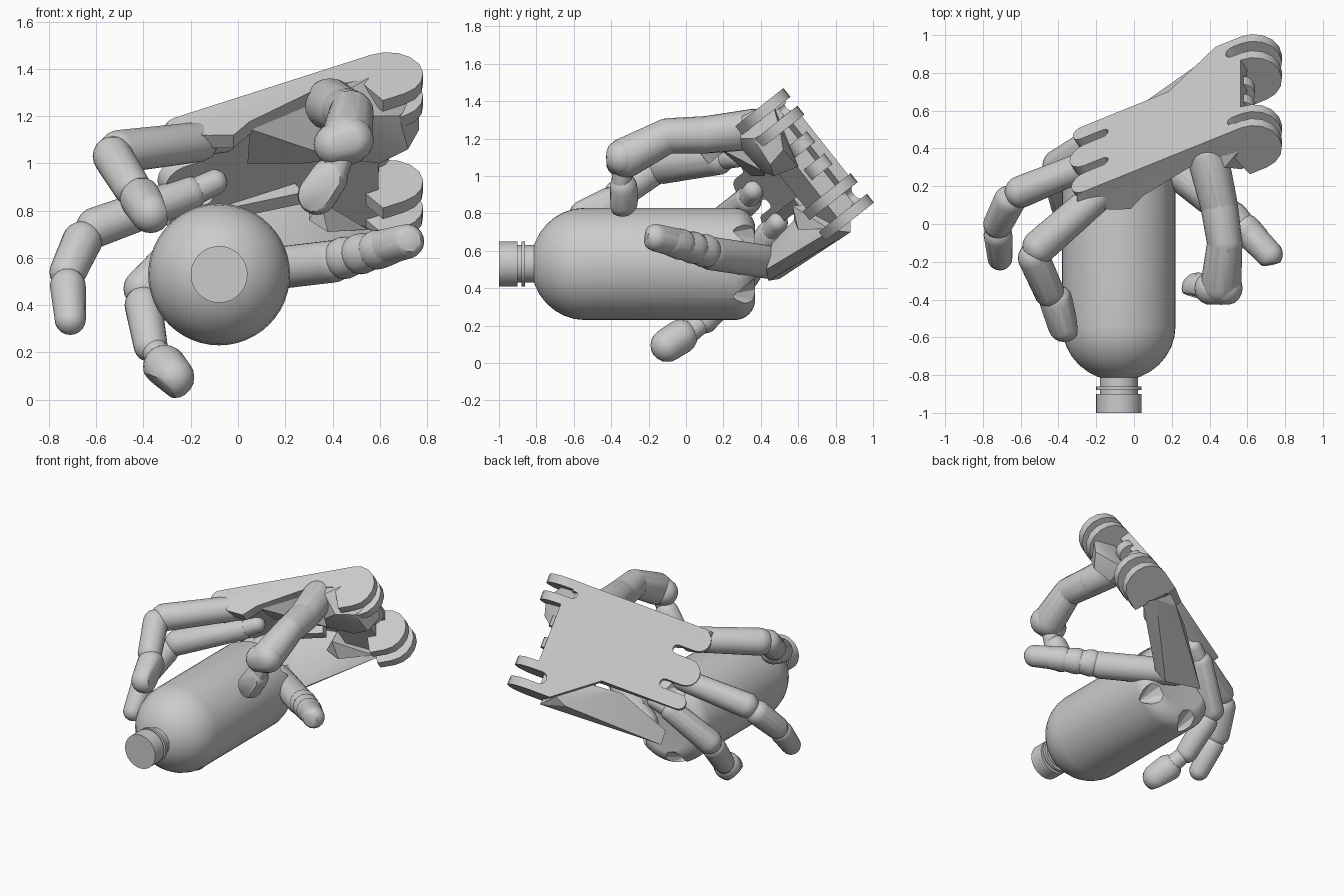
import bpy, bmesh, math
from mathutils import Vector, Matrix

if "Cube" in bpy.data.objects:
    bpy.data.objects.remove(bpy.data.objects["Cube"])

grey = bpy.data.materials.new("light_grey")
grey.use_nodes = True
grey.diffuse_color = (0.6, 0.6, 0.6, 1)
grey.node_tree.nodes["Principled BSDF"].inputs["Base Color"].default_value = (0.6, 0.6, 0.6, 1)
made = []

# Palm frame: first axis to the wrist, second across the hand, third out of its back
ALONG = Vector((0.89, 0.36, 0.285)).normalized()
ACROSS = Vector((0, 0.62, -0.785)).normalized()
BACK = ALONG.cross(ACROSS).normalized()
PALM = Matrix((ALONG, ACROSS, BACK)).transposed()


def finish(name, bm):
    bmesh.ops.recalc_face_normals(bm, faces=bm.faces[:])
    mesh = bpy.data.meshes.new(name)
    bm.to_mesh(mesh)
    bm.free()
    mesh.materials.append(grey)
    ob = bpy.data.objects.new(name, mesh)
    bpy.context.collection.objects.link(ob)
    made.append(ob)
    return ob


def hull(name, points):
    """Convex solid around some points."""
    bm = bmesh.new()
    for p in points:
        bm.verts.new(p)
    res = bmesh.ops.convex_hull(bm, input=bm.verts[:])
    junk = {g for g in res["geom_interior"] + res["geom_unused"] if isinstance(g, bmesh.types.BMVert)}
    bmesh.ops.delete(bm, geom=list(junk), context="VERTS")
    bmesh.ops.dissolve_limit(bm, angle_limit=0.02, verts=bm.verts[:], edges=bm.edges[:])
    return finish(name, bm)


def ball(c, r, segs=20, rings=10):
    return [Vector(c) + r * Vector((math.sin(math.pi * j / rings) * math.cos(math.tau * i / segs),
                                    math.sin(math.pi * j / rings) * math.sin(math.tau * i / segs),
                                    math.cos(math.pi * j / rings)))
            for j in range(rings + 1) for i in range(segs)]


def link(name, a, ra, b, rb, flat=None, cut=0.0):
    """Tapered rounded finger bone, optionally shaved flat on one side."""
    pts = ball(a, ra) + ball(b, rb)
    if flat:
        n = Vector(flat).normalized()
        mid = (Vector(a) + Vector(b)) / 2
        pts = [p - n * max(0, (p - mid).dot(n) - cut) for p in pts]
    return hull(name, pts)


def digit(name, joints):
    """Chain of bones through (point, radius) joints."""
    for i, ((a, ra), (b, rb)) in enumerate(zip(joints, joints[1:])):
        link(f"{name}_bone_{i + 1}", a, ra, b, rb)


def slab(name, outline, axis, lo, hi):
    """Outline extruded along one palm axis (1 = across, 2 = out of the back)."""
    bm = bmesh.new()

    def place(p, k):
        v = (p[0], k, p[1]) if axis == 1 else (p[0], p[1], k)
        return PALM @ Vector(v)
    face = bm.faces.new([bm.verts.new(place(p, lo)) for p in outline])
    push = PALM @ Vector((0, hi - lo, 0) if axis == 1 else (0, 0, hi - lo))
    res = bmesh.ops.extrude_face_region(bm, geom=[face])
    bmesh.ops.translate(bm, vec=push, verts=[g for g in res["geom"] if isinstance(g, bmesh.types.BMVert)])
    return finish(name, bm)


def half_round(s, t0, t1, side, n=8):
    """Half circle between t0 and t1, bulging toward side along the palm."""
    c, r = (t0 + t1) / 2, (t1 - t0) / 2
    return [(s + side * abs(r) * math.sin(math.pi * i / n), c - r * math.cos(math.pi * i / n))
            for i in range(n + 1)]


# Bottle turned around its own axis
def lathe(name, profile, segs=48):
    bm = bmesh.new()
    vs = [bm.verts.new((r, y, 0)) for r, y in profile]
    es = [bm.edges.new(e) for e in zip(vs, vs[1:])]
    bmesh.ops.spin(bm, geom=vs + es, axis=(0, 1, 0), cent=(0, 0, 0), steps=segs, angle=math.tau)
    bmesh.ops.remove_doubles(bm, verts=bm.verts[:], dist=1e-4)
    bmesh.ops.translate(bm, vec=(-0.08, 0, 0.53), verts=bm.verts[:])
    return finish(name, bm)


quarter = [math.pi / 2 * i / 8 for i in range(9)]
dome = [(0.3 * math.sin(a), -0.54 - 0.29 * math.cos(a)) for a in quarter]
heel = [(0.19 + 0.11 * math.cos(a), 0.26 + 0.11 * math.sin(a)) for a in quarter]
bottle = lathe("bottle_body", dome + heel + [(0, 0.33)])
lathe("bottle_neck", [(0, -0.92), (0.1, -0.92), (0.1, -0.78), (0, -0.78)])
lathe("bottle_collar", [(0, -0.88), (0.12, -0.88), (0.12, -0.86), (0, -0.86)])
lathe("bottle_cap", [(0, -1), (0.12, -1), (0.12, -0.9), (0, -0.9)])

# Five notches in the bottle base
bm = bmesh.new()
for k in range(5):
    a = math.tau * (k + 0.5) / 5
    spot = Vector((-0.08 + 0.28 * math.cos(a), 0.32, 0.53 + 0.28 * math.sin(a)))
    bmesh.ops.create_cone(bm, cap_ends=True, segments=10, radius1=0.12, radius2=0.0, depth=0.2,
                          matrix=Matrix.Translation(spot) @ Matrix.Rotation(math.pi / 2, 4, "X"))
cutter = finish("base_cutter", bm)
made.remove(cutter)
cutter.hide_render = True
mod = bottle.modifiers.new("notches", "BOOLEAN")
mod.operation, mod.object = "DIFFERENCE", cutter
bpy.context.view_layer.objects.active = bottle
bpy.ops.object.modifier_apply(modifier=mod.name)
bpy.data.objects.remove(cutter)

# Back of the hand: three rounded lobes with slots between them, flared and slotted at the wrist
outline = [(1.1, -0.83)]
outline += half_round(0.17, -0.83, -0.67, -1) + half_round(0.28, -0.67, -0.61, 1)
outline += half_round(0.17, -0.61, -0.43, -1) + half_round(0.28, -0.43, -0.37, 1)
outline += half_round(0.15, -0.37, -0.27, -1)
outline += [(0.67, -0.27), (0.95, -0.05), (1.1, -0.05), (1.1, -0.11)]
outline += half_round(1.05, -0.11, -0.19, -1) + [(1.1, -0.19), (1.1, -0.71)]
outline += half_round(1.05, -0.71, -0.77, -1) + [(1.1, -0.77)]
slab("hand_back", outline, 2, 0.83, 0.9)

# Side walls of the palm
slab("near_side_wall", half_round(0.16, 0.9, 0.78, -1) +
     [(0.23, 0.73), (0.33, 0.68), (0.43, 0.73), (0.8, 0.8), (1.06, 0.75), (1.06, 0.9)], 1, -0.83, -0.76)
slab("far_side_wall", [(0.3, 0.9), (0.3, 0.82), (0.7, 0.76), (0.7, 0.9)], 1, -0.33, -0.27)
slab("wrist_body", [(0.82, -0.8), (0.82, -0.2), (0.95, -0.06), (1.04, -0.06), (1.04, -0.8)], 2, 0.72, 0.85)

# Wrist lugs with rounded ends
for i, t in enumerate((-0.83, -0.71, -0.25, -0.11)):
    slab(f"wrist_lug_{i + 1}", half_round(1.1, 0.9, 0.6, 1) + [(1.0, 0.6), (0.95, 0.9)], 1, t, t + 0.06)
for i, t in enumerate((-0.57, -0.42)):
    slab(f"wrist_tab_{i + 1}", half_round(1.06, 0.88, 0.74, 1) + [(0.95, 0.74), (0.95, 0.88)], 1, t, t + 0.07)

# Undercut side of the palm, thumb mount and lower palm block
hull("palm_side", [(0.05, 0.18, 1.145), (0.35, 0.38, 1.31), (0.04, 0.35, 1.0), (0.28, 0.42, 1.0),
                   (0.1, 0.4, 1.15), (0.4, 0.5, 1.2), (0.42, 0.42, 1.02)])
hull("thumb_mount", [(0.35, 0.38, 1.33), (0.48, 0.3, 1.32), (0.48, 0.3, 1.14), (0.57, 0.29, 1.2),
                     (0.42, 0.41, 1.02), (0.6, 0.47, 1.0), (0.72, 0.45, 1.06), (0.765, 0.52, 1.14),
                     (0.765, 0.5, 1.26), (0.68, 0.36, 1.2), (0.62, 0.46, 1.4), (0.3, 0.5, 1.2),
                     (0.6, 0.6, 1.05)])
hull("lower_palm", [(0.55, 0.88, 0.7), (0.36, 0.86, 0.73), (0.58, 0.78, 0.71), (0.36, 0.62, 0.72),
                    (-0.15, 0.5, 0.45), (0.1, 0.44, 0.44), (-0.16, 0.46, 0.54), (0.18, 0.43, 0.5),
                    (0.08, 0.46, 0.64), (0.08, 0.61, 0.8), (0.25, 0.7, 0.85), (0.42, 0.88, 0.79)])
hull("palm_fin", [(0.38, 0.6, 0.71), (0.55, 0.76, 0.72), (0.35, 0.57, 0.84), (0.3, 0.58, 0.76),
                  (0.4, 0.8, 0.8), (0.3, 0.72, 0.86)])

# Thumb
digit("thumb", [((0.39, 0.36, 1.25), 0.11), ((0.45, 0.1, 1.22), 0.1), ((0.48, -0.1, 1.215), 0.094),
                ((0.46, -0.32, 1.1), 0.108)])
link("thumb_knuckle", (0.41, -0.34, 1.08), 0.09, (0.48, -0.34, 1.1), 0.095, (0, -1, 0), 0.085)
link("thumb_hinge", (0.45, -0.33, 1.08), 0.06, (0.41, -0.35, 0.95), 0.05)
link("thumb_tip", (0.385, -0.34, 0.94), 0.08, (0.335, -0.34, 0.865), 0.083, (-0.3, -1, 0.1), 0.05)

# Index finger
digit("index", [((-0.17, 0.17, 1.09), 0.085), ((-0.5, -0.12, 1.05), 0.092)])
digit("index_middle", [((-0.53, -0.18, 1.03), 0.085), ((-0.45, -0.36, 0.9), 0.08)])
link("index_tip", (-0.41, -0.41, 0.85), 0.09, (-0.37, -0.54, 0.79), 0.085, (1, 0.1, 0.2), 0.07)

# Middle finger
digit("middle", [((-0.21, 0.33, 0.87), 0.075), ((-0.6, 0.17, 0.73), 0.085)])
digit("middle_middle", [((-0.66, 0.12, 0.67), 0.085), ((-0.72, 0.0, 0.54), 0.078)])
link("middle_tip", (-0.72, -0.06, 0.48), 0.076, (-0.71, -0.18, 0.34), 0.066)

# Ring finger
digit("ring", [((-0.2, 0.45, 0.69), 0.075), ((-0.4, 0.31, 0.47), 0.085)])
digit("ring_middle", [((-0.4, 0.25, 0.4), 0.08), ((-0.37, 0.1, 0.23), 0.072)])
link("ring_tip", (-0.31, -0.03, 0.14), 0.092, (-0.275, -0.1, 0.095), 0.09, (-0.7, -0.2, -0.7), 0.07)

# Little finger reaching under the palm, with ridged joints
digit("little", [((0.02, 0.44, 0.54), 0.09), ((0.4, 0.14, 0.585), 0.09)])
for i in range(3):
    p = Vector((0.45, 0.1, 0.6)).lerp(Vector((0.59, -0.03, 0.635)), i / 2)
    link(f"little_ridge_{i + 1}", p, 0.09 - 0.003 * i, p + Vector((0.05, -0.045, 0.01)), 0.075)
link("little_tip", (0.62, -0.06, 0.645), 0.077, (0.715, -0.16, 0.67), 0.073, (0.2, -1, 0.1), 0.115)

# Knuckle hinges joining fingers to the hand and bones to each other
for name, a, b in [("index_base", (-0.06, 0.27, 1.1), (-0.19, 0.16, 1.09)),
                   ("middle_base", (-0.1, 0.36, 0.92), (-0.23, 0.32, 0.86)),
                   ("ring_base", (-0.1, 0.49, 0.75), (-0.21, 0.44, 0.68)),
                   ("index", (-0.5, -0.12, 1.05), (-0.54, -0.2, 1.02)),
                   ("index_end", (-0.46, -0.35, 0.9), (-0.42, -0.42, 0.84)),
                   ("middle", (-0.6, 0.17, 0.73), (-0.67, 0.11, 0.66)),
                   ("ring", (-0.4, 0.31, 0.46), (-0.4, 0.25, 0.39)),
                   ("ring_end", (-0.37, 0.1, 0.23), (-0.31, 0.0, 0.15))]:
    link(f"{name}_hinge", a, 0.055, b, 0.06)

# Smooth shading with sharp edges kept
bpy.ops.object.select_all(action="DESELECT")
for ob in made:
    ob.select_set(True)
bpy.context.view_layer.objects.active = made[0]
bpy.ops.object.shade_smooth_by_angle(angle=math.radians(25))
